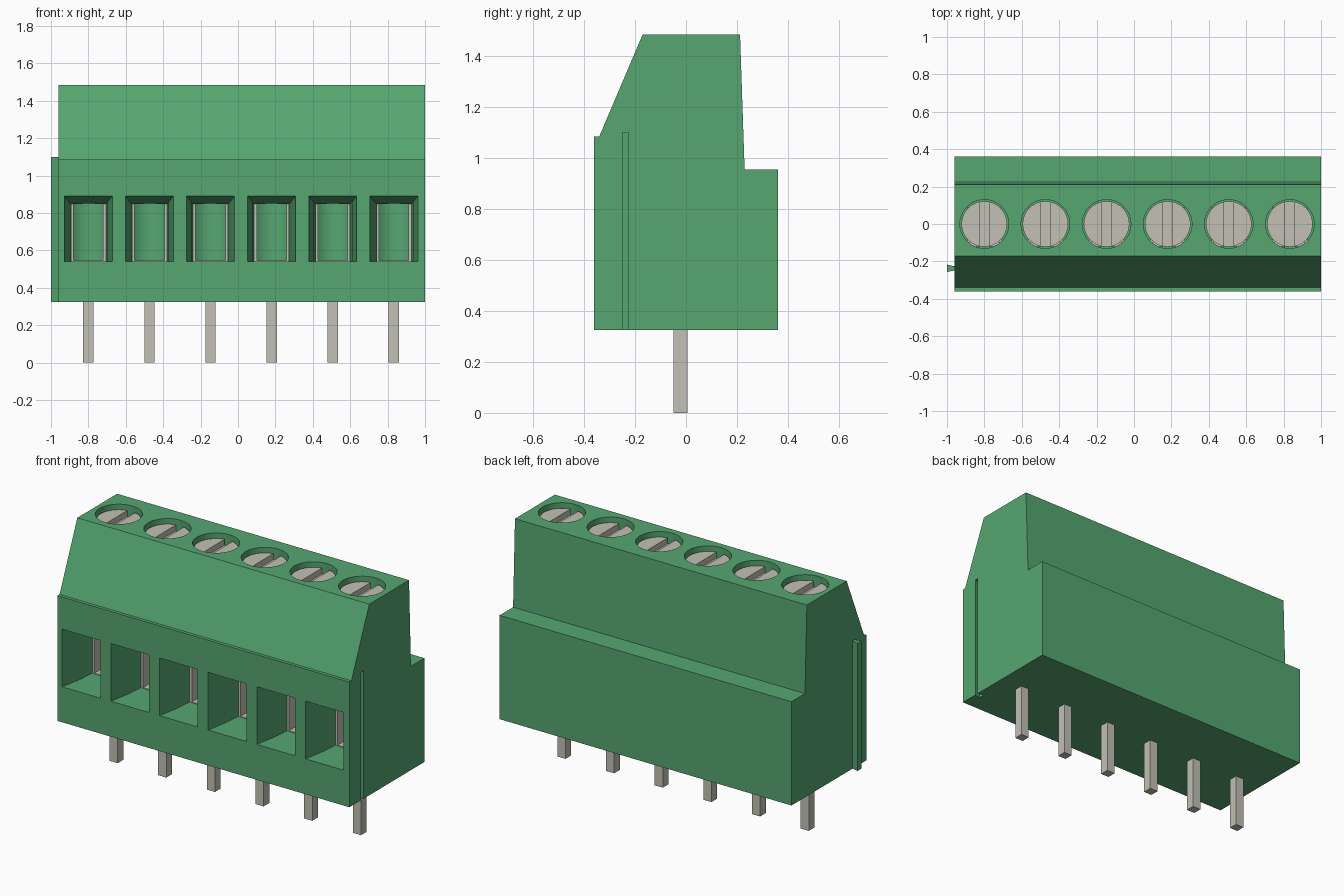
import bpy, bmesh, math
from mathutils import Matrix

cube = bpy.data.objects.get("Cube")
if cube:
    bpy.data.objects.remove(cube, do_unlink=True)


def make_material(name, rgb):
    m = bpy.data.materials.new(name)
    m.use_nodes = True
    m.diffuse_color = (*rgb, 1)
    bsdf = next(n for n in m.node_tree.nodes if n.type == 'BSDF_PRINCIPLED')
    bsdf.inputs["Base Color"].default_value = (*rgb, 1)
    return m


GREEN = make_material("green plastic", (0.093, 0.381, 0.165))
METAL = make_material("pale metal", (0.54, 0.53, 0.46))

PITCH = 0.3267
CENTRES = [0.0165 + (i - 2.5) * PITCH for i in range(6)]
BASE, TOP = 0.325, 1.485
X0, X1 = -0.96, 1.0


def finish(bm, name, mat):
    bmesh.ops.recalc_face_normals(bm, faces=bm.faces)
    me = bpy.data.meshes.new(name)
    bm.to_mesh(me)
    bm.free()
    me.materials.append(mat)
    ob = bpy.data.objects.new(name, me)
    bpy.context.collection.objects.link(ob)
    return ob


def add_loft(bm, rings):
    """Closed solid through matching rings of points."""
    rows = [[bm.verts.new(p) for p in ring] for ring in rings]
    n = len(rows[0])
    for a, b in zip(rows, rows[1:]):
        for i in range(n):
            bm.faces.new((a[i], a[(i + 1) % n], b[(i + 1) % n], b[i]))
    bm.faces.new(rows[0])
    bm.faces.new(rows[-1])


def add_box(bm, x0, x1, y0, y1, z0, z1):
    add_loft(bm, [[(x0, y0, z), (x1, y0, z), (x1, y1, z), (x0, y1, z)] for z in (z0, z1)])


def add_cylinder(bm, x, r, z0, z1):
    bmesh.ops.create_cone(bm, cap_ends=True, segments=48, radius1=r, radius2=r, depth=z1 - z0,
                          matrix=Matrix.Translation((x, 0, (z0 + z1) / 2)))


def cut(target, cutter):
    cutter.hide_render = True
    mod = target.modifiers.new("cut", 'BOOLEAN')
    mod.operation = 'DIFFERENCE'
    mod.solver = 'EXACT'
    mod.object = cutter
    bpy.context.view_layer.objects.active = target
    bpy.ops.object.modifier_apply(modifier=mod.name)
    bpy.data.objects.remove(cutter, do_unlink=True)


def smooth(ob):
    bpy.ops.object.select_all(action='DESELECT')
    ob.select_set(True)
    bpy.context.view_layer.objects.active = ob
    bpy.ops.object.shade_smooth_by_angle(angle=math.radians(25))


def add_dovetail(bm, x_root, x_tip, z0, z1):
    y = -0.237
    add_loft(bm, [[(x_root, y - 0.011, z), (x_tip, y - 0.02, z),
                   (x_tip, y + 0.02, z), (x_root, y + 0.011, z)] for z in (z0, z1)])


# Housing: side profile extruded along x
profile = [(-0.36, BASE), (0.36, BASE), (0.36, 0.955), (0.23, 0.955),
           (0.212, TOP), (-0.17, TOP), (-0.34, 1.085), (-0.36, 1.085)]
bm = bmesh.new()
add_loft(bm, [[(x, y, z) for y, z in profile] for x in (X0, X1)])
housing = finish(bm, "housing", GREEN)

# Round screw wells
bm = bmesh.new()
for x in CENTRES:
    add_cylinder(bm, x, 0.13, 0.53, TOP + 0.05)
cut(housing, finish(bm, "well_cutter", GREEN))

# Tapered wire entries with a level floor
bm = bmesh.new()
for x in CENTRES:
    rings = []
    for y, half, top in ((-0.40, 0.136, 0.899), (-0.36, 0.128, 0.89),
                         (-0.22, 0.103, 0.858), (-0.08, 0.0925, 0.845)):
        rings.append([(x - half, y, 0.54), (x + half, y, 0.54),
                      (x + half, y, top), (x - half, y, top)])
    add_loft(bm, rings)
cut(housing, finish(bm, "entry_cutter", GREEN))

# Dovetail groove on the left end, matching rib on the right end
bm = bmesh.new()
add_dovetail(bm, X1 + 0.001, X1 - 0.04, BASE - 0.05, 1.10)
cut(housing, finish(bm, "groove_cutter", GREEN))
smooth(housing)

bm = bmesh.new()
add_dovetail(bm, X0, -1.0, BASE, 1.10)
finish(bm, "joining_rib", GREEN)

# Per-terminal metal: slotted screw, wire clamp and solder pin
for i, x in enumerate(CENTRES, 1):
    bm = bmesh.new()
    add_cylinder(bm, x, 0.122, 0.86, 1.455)
    screw = finish(bm, f"screw_{i}", METAL)
    bm = bmesh.new()
    add_box(bm, x - 0.026, x + 0.026, -0.2, 0.2, 1.42, 1.6)
    cut(screw, finish(bm, "slot_cutter", METAL))
    smooth(screw)

    bm = bmesh.new()
    for s in (-1, 1):
        add_box(bm, x + s * 0.0865 - 0.007, x + s * 0.0865 + 0.007, -0.12, 0.09, 0.535, 0.86)
    add_box(bm, x - 0.0795, x + 0.0795, -0.12, 0.09, 0.535, 0.545)
    finish(bm, f"wire_clamp_{i}", METAL)

    bm = bmesh.new()
    add_box(bm, x - 0.0275, x + 0.0275, -0.05, 0.005, 0.0, 0.40)
    finish(bm, f"pin_{i}", METAL)
